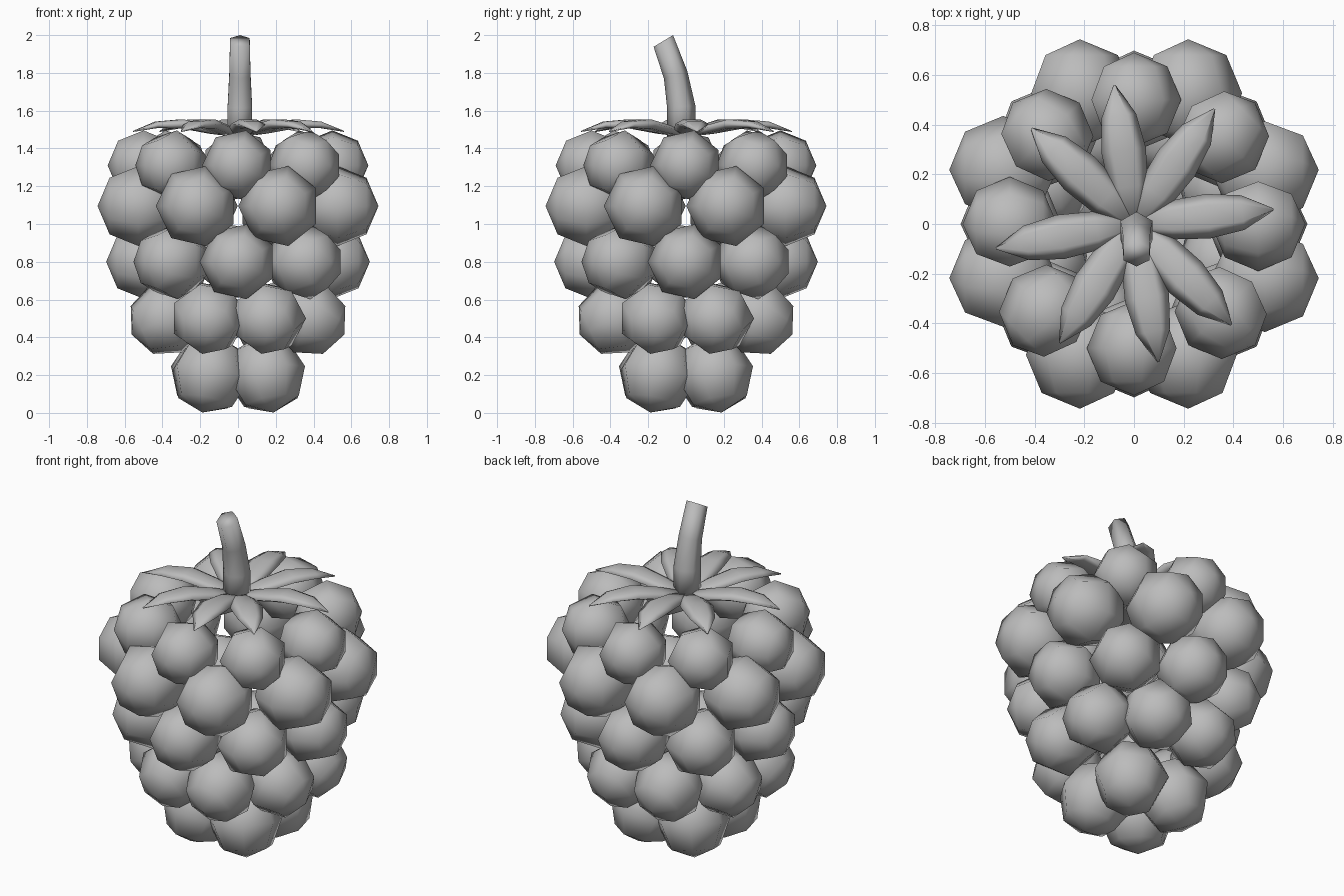
import bpy, bmesh
from math import sin, cos, pi, radians
from mathutils import Matrix, Vector

cube = bpy.data.objects.get("Cube")
if cube:
    bpy.data.objects.remove(cube, do_unlink=True)

grey = bpy.data.materials.new("plain_grey")
grey.use_nodes = True
grey.diffuse_color = (0.5, 0.5, 0.5, 1)
grey.node_tree.nodes["Principled BSDF"].inputs["Base Color"].default_value = (0.5, 0.5, 0.5, 1)


def finish(name, bm):
    """Turn a bmesh into a linked, smooth-shaded object."""
    bmesh.ops.recalc_face_normals(bm, faces=bm.faces)
    for f in bm.faces:
        f.smooth = True
    mesh = bpy.data.meshes.new(name)
    bm.to_mesh(mesh)
    bm.free()
    mesh.materials.append(grey)
    obj = bpy.data.objects.new(name, mesh)
    bpy.context.collection.objects.link(obj)
    return obj


def loft(bm, rings):
    """Skin a list of equal-sized point rings and cap both ends."""
    loops = [[bm.verts.new(p) for p in ring] for ring in rings]
    n = len(loops[0])
    for a, b in zip(loops, loops[1:]):
        for i in range(n):
            j = (i + 1) % n
            bm.faces.new((a[i], a[j], b[j], b[i]))
    bm.faces.new(loops[0][::-1])
    bm.faces.new(loops[-1])


def drupelet_row(name, count, start, ring_radius, z, size, tilt, up, snap):
    """Ring of low-poly balls; poles face outward (to the nearest multiple of snap), dipped by tilt."""
    bm = bmesh.new()
    t = radians(tilt)
    for k in range(count):
        degrees = start + 360 * k / count
        a, p = radians(degrees), radians(round(degrees / snap) * snap)
        out = Vector((cos(p), sin(p), 0))
        pole = out * cos(t) - Vector((0, 0, sin(t)))
        top = (out * sin(t) + Vector((0, 0, cos(t)))) * up
        m = Matrix((top, pole.cross(top), pole)).transposed().to_4x4()
        m.translation = (ring_radius * cos(a), ring_radius * sin(a), z)
        bmesh.ops.create_uvsphere(bm, u_segments=7, v_segments=4, radius=size, matrix=m)
    finish(name, bm)


# Fruit: five staggered rows of balls, hollow inside
drupelet_row("bottom_drupelets", 4, 45, 0.212, 0.205, 0.21, 75, -1, 45)
drupelet_row("lower_drupelets", 8, 22.5, 0.41, 0.5, 0.203, 25, -1, 90)
drupelet_row("middle_drupelets", 8, 0, 0.495, 0.8, 0.203, 0, 1, 45)
drupelet_row("wide_drupelets", 8, 22.5, 0.57, 1.095, 0.217, 0, 1, 90)
drupelet_row("top_drupelets", 8, 0, 0.5, 1.31, 0.19, 0, 1, 45)

# Leaves: (distance, height, half width, half thickness) along each blade
blade = [(0.02, 1.475, 0.035, 0.015), (0.15, 1.5, 0.078, 0.025),
         (0.3, 1.53, 0.09, 0.028), (0.44, 1.525, 0.07, 0.02),
         (0.565, 1.49, 0.004, 0.003)]
for k, heading in enumerate((6, 55, 98, 137, 190, 238, 280, 314)):
    bm = bmesh.new()
    loft(bm, [[(d, w * cos(i * pi / 3), z + h * sin(i * pi / 3)) for i in range(6)]
              for d, z, w, h in blade])
    leaf = finish(f"leaf_{k + 1}", bm)
    leaf.rotation_euler.z = radians(heading)

# Stem: hexagonal tube leaning forward at the top: (y, z, radius, lean)
path = [(-0.025, 1.46, 0.075, 0), (-0.025, 1.62, 0.075, 5),
        (-0.055, 1.79, 0.065, 18), (-0.12, 1.969, 0.06, 31)]
bm = bmesh.new()
rings = []
for y, z, r, lean in path:
    t = radians(lean)
    angles = [pi / 2 + i * pi / 3 for i in range(6)]
    rings.append([(0.01 + r * cos(a), y + r * sin(a) * cos(t), z + r * sin(a) * sin(t))
                  for a in angles])
loft(bm, rings)
finish("stem", bm)
